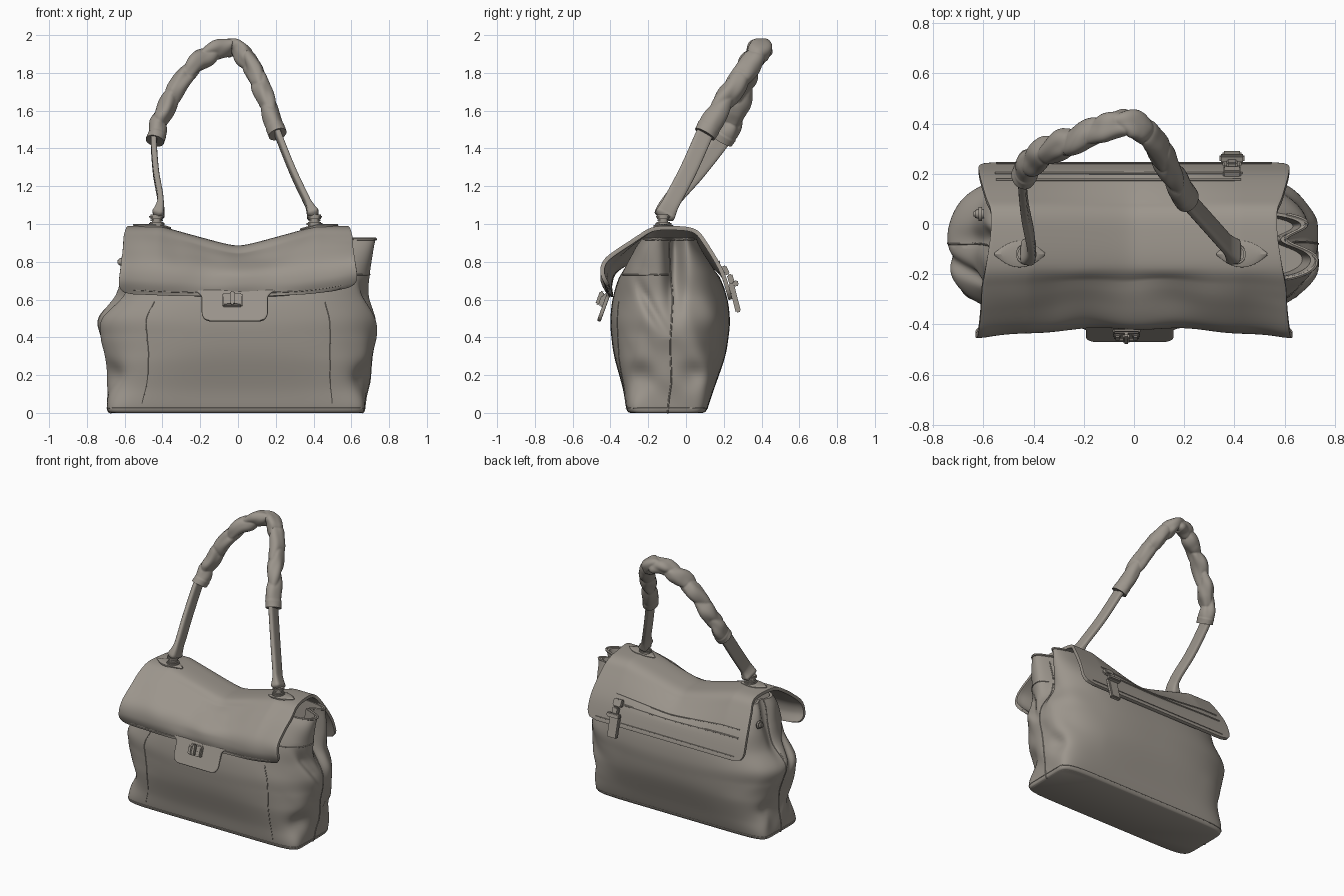
import bpy, bmesh, math
from mathutils import Vector, Matrix, noise

if "Cube" in bpy.data.objects:
    bpy.data.objects.remove(bpy.data.objects["Cube"])

COLOR = (0.33, 0.30, 0.262, 1)
leather = bpy.data.materials.new("taupe leather")
leather.use_nodes = True
leather.diffuse_color = COLOR
leather.node_tree.nodes["Principled BSDF"].inputs["Base Color"].default_value = COLOR


def finish(name, bm, angle=50):
    bmesh.ops.recalc_face_normals(bm, faces=bm.faces)
    mesh = bpy.data.meshes.new(name)
    bm.to_mesh(mesh)
    bm.free()
    obj = bpy.data.objects.new(name, mesh)
    bpy.context.collection.objects.link(obj)
    mesh.materials.append(leather)
    bpy.ops.object.select_all(action='DESELECT')
    obj.select_set(True)
    bpy.context.view_layer.objects.active = obj
    bpy.ops.object.shade_smooth_by_angle(angle=math.radians(angle))
    return obj


def spline(points, t):
    """Catmull-Rom through tuples of any length, t in 0..1."""
    n = len(points) - 1
    i = min(int(t * n), n - 1)
    f = t * n - i
    a, b, c, d = (points[min(max(k, 0), n)] for k in range(i - 1, i + 3))
    return [q + f * ((r - p) / 2 + f * (p - 2.5 * q + 2 * r - s / 2
            + f * (1.5 * (q - r) + (s - p) / 2))) for p, q, r, s in zip(a, b, c, d)]


def loft(name, rows, closed=True, caps=True, thick=0):
    bm = bmesh.new()
    vs = [[bm.verts.new(p) for p in row] for row in rows]
    n = len(rows[0])
    for r, s in zip(vs, vs[1:]):
        for i in range(n if closed else n - 1):
            j = (i + 1) % n
            bm.faces.new((r[i], r[j], s[j], s[i]))
    if caps:
        bm.faces.new(vs[0])
        bm.faces.new(vs[-1])
    obj = finish(name, bm)
    if thick:
        mod = obj.modifiers.new("thickness", 'SOLIDIFY')
        mod.thickness, mod.offset = thick, 0
        mod = obj.modifiers.new("soft edge", 'BEVEL')
        mod.width, mod.segments = thick * 0.3, 2


LEAN = Vector((0, -0.9, 0.45)).normalized()


def tube(name, path, radius, sides=6):
    """Sweep along a list of points; radius(t, angle) gives (across, in plane)."""
    rows = []
    for i, p in enumerate(path):
        tan = (path[min(i + 1, len(path) - 1)] - path[max(i - 1, 0)]).normalized()
        side = tan.cross(LEAN).normalized()
        wide = side.cross(tan)
        row = []
        for k in range(sides):
            ang = 2 * math.pi * k / sides
            a, b = radius(i / (len(path) - 1), ang)
            row.append(p + wide * a * math.cos(ang) + side * b * math.sin(ang))
        rows.append(row)
    loft(name, rows)


def box(name, loc, size, tilt=0, bevel=0.006):
    bm = bmesh.new()
    bmesh.ops.create_cube(bm, size=1)
    bmesh.ops.scale(bm, vec=size, verts=bm.verts)
    bmesh.ops.bevel(bm, geom=bm.edges[:], offset=bevel, segments=2, affect='EDGES')
    bm.transform(Matrix.Translation(loc) @ Matrix.Rotation(tilt, 4, 'X'))
    finish(name, bm, 35)


def disc(name, loc, radius, depth, axis='Z'):
    bm = bmesh.new()
    bmesh.ops.create_cone(bm, cap_ends=True, segments=32, radius1=radius, radius2=radius, depth=depth)
    rims = [e for e in bm.edges if abs(e.verts[0].co.z - e.verts[1].co.z) < 0.0001]
    bmesh.ops.bevel(bm, geom=rims, offset=depth * 0.3, segments=2, affect='EDGES')
    turn = Matrix.Rotation(math.pi / 2, 4, 'Y') if axis == 'X' else Matrix()
    bm.transform(Matrix.Translation(loc) @ turn)
    finish(name, bm, 35)


def clamp(x):
    return min(max(x, 0), 1)


def sag(x, z):
    """Drop of the soft top between the two handle mounts."""
    return 0.118 * clamp((z - 0.72) / 0.22) * max(0, 1 - math.hypot(x, 0.05) / 0.42)


# Body rings: height, right and left half width, front y, back y, squareness, fold depth
RINGS = [(0, .67, .655, -.295, .09, 9, 0), (.02, .69, .67, -.315, .112, 9, 0),
         (.13, .685, .685, -.335, .15, 5, 0), (.29, .7, .715, -.378, .205, 3.4, 0),
         (.4, .73, .74, -.395, .225, 2.9, 0), (.5, .735, .735, -.4, .232, 2.9, .1),
         (.62, .65, .69, -.385, .215, 3, .4), (.74, .62, .7, -.345, .168, 3.5, .8),
         (.86, .6, .72, -.28, .09, 4, 1), (.92, .58, .735, -.24, .06, 4, 1)]


def body(ang, t):
    z, left, right, front, back, n, fold = spline(RINGS, t)
    c, s = math.cos(ang), math.sin(ang)
    k = (abs(c) ** n + abs(s) ** n) ** (-1 / n)
    x = c * k * (right if c > 0 else left)
    y = (front + back) / 2 + s * k * (back - front) / 2
    end = clamp((abs(x) - 0.4) / 0.25)
    # inward pleat at the gusset, pinched dents low down, soft creases
    crease = math.exp(-((y + 0.06) / 0.045) ** 2)
    x -= math.copysign(fold * crease * (0.13 if x > 0 else 0.05) * end, x)
    dent = math.exp(-((z - 0.2) / 0.07) ** 2) * math.exp(-((abs(y + 0.1) - 0.14) / 0.07) ** 2)
    x -= math.copysign(0.04 * dent * end, x)
    # diagonal crease running down to the side seam
    slant = math.exp(-((y + 0.24 - (0.68 - z) * 0.5) / 0.03) ** 2) * clamp((z - 0.4) * 8) * clamp((0.75 - z) * 8)
    x -= math.copysign(0.03 * slant * end, x)
    soft = noise.noise(Vector((x * 3, y * 8 + z * 4, z * 4))) * min(z * 6, 1) * (1 - t * t)
    x += 0.022 * soft * end
    y += 0.015 * soft * end * (1 if s > 0 else -1)
    return Vector((x, y, z - sag(x, z) * 1.15))


SIDES, STEPS = 200, 70
rows = [[body(2 * math.pi * k / SIDES, i / STEPS) for k in range(SIDES)] for i in range(STEPS + 1)]
for shrink, drop in ((0.965, 0), (0.95, 0.05), (0.92, 0.18)):
    rows.append([Vector((p.x * shrink, (p.y + 0.09) * (shrink - .03) - 0.09, p.z - drop)) for p in rows[STEPS]])
loft("bag_body", rows)

# Body seams and piping
seam = lambda t, a: (0.004, 0.004)
stitch = lambda t, a: (0.003, 0.003)
for label, ang in (("left", 0.03), ("right", math.pi - 0.03)):
    tube(label + "_gusset_seam", [body(ang, i / 60) for i in range(61)], seam)
for label, ang in (("left", -0.93), ("right", math.pi + 0.93)):
    tube(label + "_panel_stitch", [body(ang, 0.15 + i / 80) for i in range(40)], stitch)
tube("bottom_piping", [body(2 * math.pi * k / 160, 0.12) for k in range(161)], stitch)
tube("gusset_band", [body(-1.0 + k / 40, 0.77) for k in range(40)], seam)
tube("gusset_rim", [body(-0.8 + k / 25, 1) for k in range(41)], lambda t, a: (.008, .008))

# Wrap-over flap, from front hem over the top to the back hem: y, z, half width
WRAP = [(-.41, .635, .635), (-.442, .705, .63), (-.425, .785, .62), (-.34, .865, .61), (-.25, .93, .605),
        (-.17, .973, .59), (-.05, .978, .572), (.045, .962, .57), (.1, .9, .59), (.188, .75, .615), (.236, .6, .62)]


def flap(u, v):
    y, z, w = spline(WRAP, v)
    d, r = min(v * 0.9, (1 - v) * 1.5), 0.08
    if d < r:
        w -= r - math.sqrt(max(r * r - (r - d) ** 2, 0))
    x = u * w
    mid = max(0, 1 - (x / 0.6) ** 2)
    if y < -0.1:
        # front panel hangs closer to the body in the middle, with soft drapes
        low = clamp((0.9 - z) / 0.2)
        pull = math.sin(math.pi * clamp(v / 0.5))
        y += 0.012 * mid * low + 0.045 * mid * pull
        z += (0.035 * max(0, u) ** 3 - 0.02 * mid) * low
        y += 0.011 * pull * math.sin(17 * x + 5 * z + 1) * (1 - abs(u)) ** 0.5
        z -= 0.02 * pull * mid * noise.noise(Vector((x * 6, z * 5, 2)))
    return Vector((x, y, z - sag(x, z)))


loft("flap", [[flap(k / 40 - 1, i / 70) for k in range(81)] for i in range(71)],
     closed=False, caps=False, thick=0.022)
for label, v, off in (("front", 0.03, -.012), ("back", 0.975, .012), ("top", 0.68, .008)):
    tube(label + "_stitch_line", [flap(k / 30 - 1, v) + Vector((0, off, .004)) for k in range(3, 58)], stitch)

# Closing tab with flared shoulders and rounded corners
rows = []
for i in range(21):
    t = i / 20
    w = 0.175 + 0.05 * max(0, 1 - t * 4) ** 2
    if t > 0.7:
        w -= 0.045 * (1 - math.sqrt(max(1 - ((t - 0.7) / 0.3) ** 2, 0)))
    rows.append([Vector((-0.017 + w * (k / 10 - 1), -0.402 - 0.06 * t, 0.65 - 0.165 * t)) for k in range(21)])
loft("closing_tab", rows, closed=False, caps=False, thick=0.02)

# Turn lock
TILT = -0.35
box("lock_plate", (-.03, -.436, .598), (.106, .02, .075), TILT)
for x in (-.066, .006):
    box("lock_frame_side", (x, -.448, .594), (.028, .018, .055), TILT)
box("lock_turn_bar", (-.03, -.456, .608), (.026, .024, .075), TILT)
box("lock_cross_bar", (-.03, -.454, .578), (.07, .016, .016), TILT)

# Back zip and its puller
for v in (0.872, 0.905):
    tube("zip_lip", [flap(-0.9 + 1.6 * k / 40, v) + Vector((0, .01, .006)) for k in range(41)],
         lambda t, a: (.006, .006))
box("zip_slider", (.39, .208, .755), (.07, .03, .05), 0.45)
box("puller_clasp", (.39, .24, .70), (.045, .03, .07), 0.3)
box("puller_bar", (.39, .262, .685), (.1, .03, .03), 0.3)
box("puller_tag", (.39, .258, .61), (.075, .028, .16), 0.25)

# Snap button on the gusset
disc("snap_button", (-.612, .04, .8), .028, .03, 'X')
disc("snap_cap", (-.628, .04, .8), .016, .02, 'X')

# Handle mounts: pointed leaf patch under stacked rings
for label, x in (("right", -.43), ("left", .405)):
    middle = x + math.copysign(0.025, x)
    rows = []
    for i in range(17):
        s = (i / 8 - 1) * 0.99
        px, half = middle + 0.1 * s, 0.052 * (1 - s * s)
        rows.append([Vector((px, -.12 + half * j, .995 - 0.006 * abs(j) - sag(px, 1))) for j in (-1, -.5, 0, .5, 1)])
    loft(label + "_mount_patch", rows, closed=False, caps=False, thick=0.012)
    for z, r in ((1.0, .042), (1.02, .032), (1.038, .04)):
        disc(label + "_mount_ring", (x, -.12, z), r, .022)


def path(points, count):
    return [Vector(spline(points, i / count)) for i in range(count + 1)]


# Flat handle straps with wider looped ends
def strap(t, ang):
    grip = max(0, 1 - abs(t - 0.1) / 0.14)
    foot = min(1, 0.6 + t * 6)
    sq = (abs(math.cos(ang)) ** 5 + abs(math.sin(ang)) ** 5) ** -0.2
    return (0.046 + 0.008 * grip) * foot * sq, (0.016 + 0.016 * grip) * foot * sq


tube("right_strap", path([(-.43, -.12, 1.03), (-.41, -.08, 1.12), (-.435, .06, 1.28), (-.445, .2, 1.46),
                          (-.42, .24, 1.53)], 40), strap, 24)
tube("left_strap", path([(.405, -.12, 1.03), (.37, -.08, 1.11), (.29, .01, 1.28), (.21, .1, 1.48),
                         (.19, .13, 1.54)], 40), strap, 24)


# Gathered sleeve around the handle, with sharp-edged slanting pleats
def ruched(t, ang):
    ends = min(t, 1 - t)
    full = min(1, ends / 0.1)
    phase = 9 * t + 0.22 * math.sin(ang + 5 * t) + 0.12 * math.sin(2 * ang + 21 * t)
    pleat = abs(math.sin(math.pi * phase)) ** 0.6 - 0.6
    lump = noise.noise(Vector((math.cos(ang), math.sin(ang), t * 13)))
    r = 0.054 + full * (0.012 * pleat + 0.014 * lump) - (0.003 if ends > 0.04 else 0)
    return r * 1.1, r * 0.92


tube("gathered_sleeve", path([(-.44, .19, 1.44), (-.41, .25, 1.55), (-.34, .29, 1.69), (-.25, .33, 1.82),
                              (-.14, .37, 1.905), (-.03, .405, 1.938), (.045, .36, 1.875), (.11, .28, 1.76),
                              (.155, .19, 1.63), (.21, .1, 1.475)], 200), ruched, 36)
